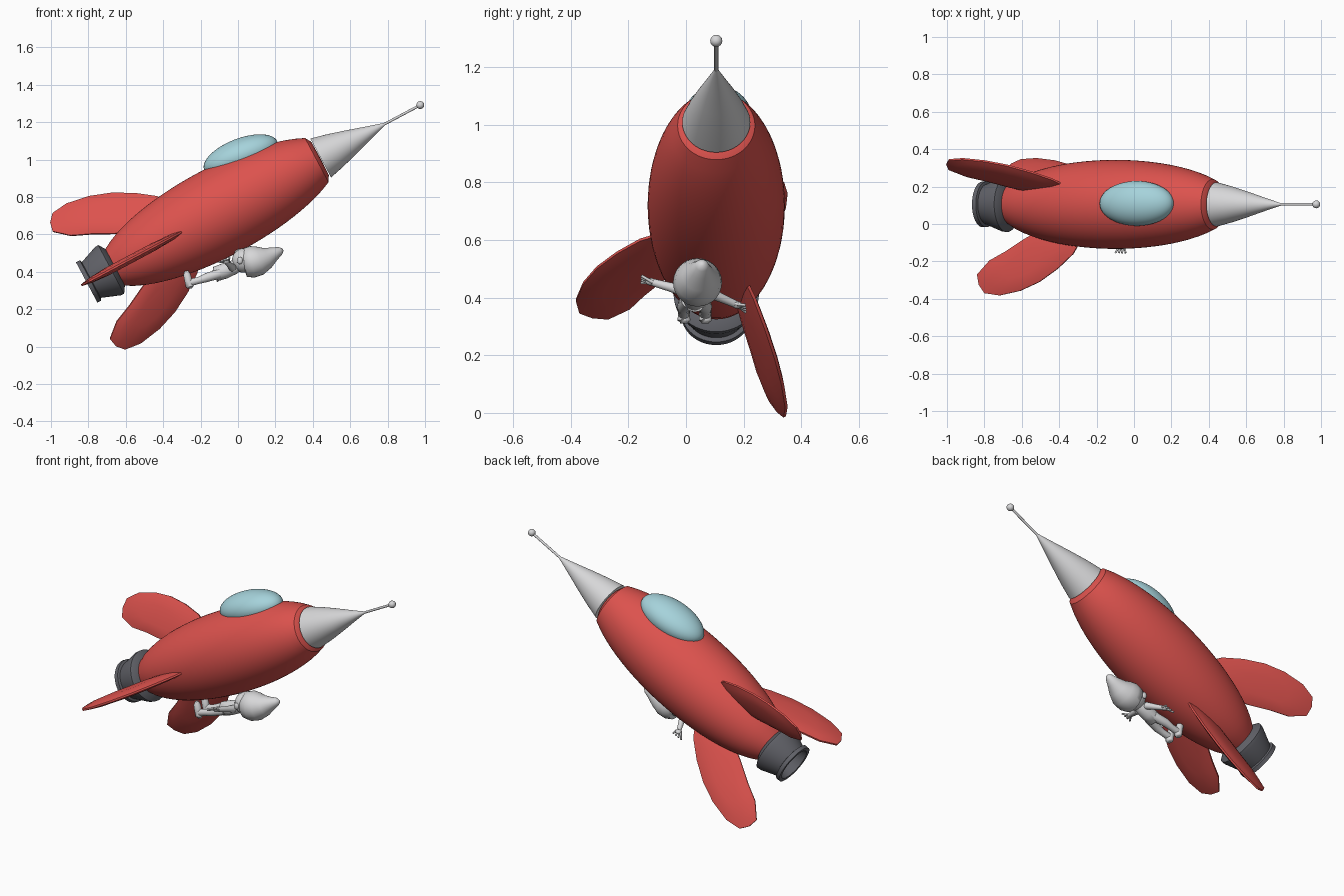
import bpy, bmesh, math
from mathutils import Matrix, Vector

cube = bpy.data.objects.get("Cube")
if cube:
    bpy.data.objects.remove(cube, do_unlink=True)


def material(name, r, g, b):
    m = bpy.data.materials.new(name)
    m.use_nodes = True
    m.diffuse_color = (r, g, b, 1)
    m.node_tree.nodes["Principled BSDF"].inputs["Base Color"].default_value = (r, g, b, 1)
    return m


RED = material("hull red", 0.72, 0.085, 0.075)
SILVER = material("light grey", 0.68, 0.68, 0.69)
DARK = material("nozzle grey", 0.12, 0.122, 0.14)
GLASS = material("window blue", 0.38, 0.65, 0.71)

# Rocket frame: local x runs along the hull axis, climbing towards the nose
ROCKET = Matrix.Translation((-0.1, 0.105, 0.72)) @ Matrix.Rotation(math.radians(-28), 4, "Y")


def finish(name, bm, mat, matrix=Matrix(), angle=35):
    bmesh.ops.recalc_face_normals(bm, faces=bm.faces)
    mesh = bpy.data.meshes.new(name)
    bm.to_mesh(mesh)
    bm.free()
    obj = bpy.data.objects.new(name, mesh)
    bpy.context.collection.objects.link(obj)
    mesh.materials.append(mat)
    obj.matrix_world = matrix
    bpy.ops.object.select_all(action="DESELECT")
    obj.select_set(True)
    bpy.context.view_layer.objects.active = obj
    if angle:
        bpy.ops.object.shade_smooth_by_angle(angle=math.radians(angle))
    return obj


def lathe(name, profile, mat, sides=64):
    """Revolve (distance, radius) pairs around the hull axis."""
    bm = bmesh.new()
    verts = [bm.verts.new((s, 0, r)) for s, r in profile]
    edges = [bm.edges.new(pair) for pair in zip(verts, verts[1:])]
    bmesh.ops.spin(bm, geom=verts + edges, axis=(1, 0, 0), cent=(0, 0, 0),
                   angle=math.tau, steps=sides)
    bmesh.ops.remove_doubles(bm, verts=bm.verts, dist=0.0005)
    return finish(name, bm, mat, ROCKET)


def ellipsoid(name, centre, radii, mat, matrix=Matrix(), tilt=0, sides=32):
    bm = bmesh.new()
    bmesh.ops.create_uvsphere(bm, u_segments=sides, v_segments=sides // 2, radius=1)
    place = (matrix @ Matrix.Translation(centre)
             @ Matrix.Rotation(math.radians(tilt), 4, "Y")
             @ Matrix.Diagonal((*radii, 1)))
    bm.transform(place)
    return finish(name, bm, mat, angle=60)


def limb(name, path, mat, sides=14):
    """Rounded tapering tube through (x, y, z, radius) points."""
    bm = bmesh.new()
    pts = [Vector(p[:3]) for p in path]
    rings = []
    for i, p in enumerate(pts):
        way = pts[min(i + 1, len(pts) - 1)] - pts[max(i - 1, 0)]
        turn = way.to_track_quat("Z", "Y")
        ring = []
        for k in range(sides):
            a = math.tau * k / sides
            ring.append(bm.verts.new(p + turn @ Vector((math.cos(a), math.sin(a), 0)) * path[i][3]))
        rings.append(ring)
    for lower, upper in zip(rings, rings[1:]):
        for k in range(sides):
            n = (k + 1) % sides
            bm.faces.new((lower[k], lower[n], upper[n], upper[k]))
    bm.faces.new(rings[0])
    bm.faces.new(rings[-1])
    return finish(name, bm, mat, angle=60)


# Hull: a stretched ellipsoid cut off at both ends
hull = [(-0.64, 0)]
for i in range(25):
    s = -0.64 + 1.23 * i / 24
    hull.append((s, 0.238 * math.sqrt(1 - (s / 0.714) ** 2)))
hull += [(0.61, 0.1), (0.612, 0)]
lathe("hull", hull, RED)

# Nose cone with its antenna
lathe("nose_cone", [(0.614, 0), (0.614, 0.118), (0.7, 0.097), (0.8, 0.068),
                    (0.9, 0.037), (1.0, 0.007), (1.003, 0)], SILVER)
lathe("antenna_rod", [(0.98, 0), (0.98, 0.007), (1.21, 0.007), (1.21, 0)], SILVER, 16)
ellipsoid("antenna_ball", (1.217, 0, 0), (0.021, 0.021, 0.021), SILVER, ROCKET)

# Hollow exhaust nozzle with a flange at the back
lathe("nozzle", [(-0.62, 0), (-0.63, 0.11), (-0.655, 0.148), (-0.675, 0.146),
                 (-0.775, 0.108), (-0.78, 0.122), (-0.803, 0.122), (-0.803, 0.1),
                 (-0.75, 0.09), (-0.75, 0)], DARK)

# Cockpit window
ellipsoid("cockpit_window", (0.015, 0.11, 1.02), (0.21, 0.12, 0.093), GLASS, tilt=-21, sides=48)

# Three blade fins, lens shaped in section
OUTLINE = [(-0.2, 0.18), (-0.255, 0.265), (-0.35, 0.345), (-0.46, 0.415), (-0.575, 0.462),
           (-0.7, 0.487), (-0.79, 0.475), (-0.825, 0.43), (-0.835, 0.375), (-0.76, 0.3),
           (-0.66, 0.25), (-0.55, 0.185), (-0.42, 0.12), (-0.25, 0.12)]
CENTRE = Vector((-0.56, 0.32))


def fin(name, degrees):
    bm = bmesh.new()
    rings = []
    for scale, height in ((0.45, -0.022), (0.8, -0.015), (1, -0.005),
                          (1, 0.005), (0.8, 0.015), (0.45, 0.022)):
        ring = []
        for p in OUTLINE:
            q = CENTRE + (Vector(p) - CENTRE) * scale
            ring.append(bm.verts.new((q.x, height, q.y)))
        rings.append(ring)
    count = len(OUTLINE)
    for a, b in zip(rings, rings[1:]):
        for k in range(count):
            n = (k + 1) % count
            bm.faces.new((a[k], a[n], b[n], b[k]))
    bm.faces.new(rings[0])
    bm.faces.new(rings[-1])
    finish(name, bm, RED, ROCKET @ Matrix.Rotation(math.radians(degrees), 4, "X"), angle=20)


for label, turn in (("right_fin", 90), ("upper_left_fin", -30), ("lower_left_fin", 210)):
    fin(label, turn)

# Small rider lying face up below the hull, head towards the nose
ellipsoid("rider_head", (0.03, 0.035, 0.46), (0.062, 0.066, 0.065), SILVER)
ellipsoid("rider_nose", (-0.005, 0.035, 0.515), (0.016, 0.014, 0.02), SILVER, sides=16)
limb("rider_cap", [(0.025, 0.04, 0.445, 0.05), (0.035, 0.04, 0.448, 0.076),
                   (0.075, 0.04, 0.453, 0.085), (0.115, 0.042, 0.46, 0.078),
                   (0.155, 0.046, 0.475, 0.058), (0.195, 0.052, 0.497, 0.036),
                   (0.225, 0.056, 0.512, 0.023), (0.24, 0.058, 0.518, 0.008)], SILVER, 28)
limb("rider_torso", [(-0.13, 0.03, 0.385, 0.02), (-0.12, 0.03, 0.388, 0.04),
                     (-0.07, 0.033, 0.405, 0.042), (-0.02, 0.035, 0.425, 0.038),
                     (0.02, 0.035, 0.44, 0.025)], SILVER, 20)

for side, sign, hand in (("right", -1, (-0.062, -0.115, 0.453)),
                         ("left", 1, (-0.07, 0.17, 0.378))):
    # Leg and upturned boot
    y = 0.03 + 0.037 * sign
    limb(side + "_leg", [(-0.1, 0.03 + 0.02 * sign, 0.39, 0.027), (-0.17, y, 0.368, 0.024),
                         (-0.21, y, 0.354, 0.019), (-0.265, y, 0.34, 0.02)], SILVER)
    limb(side + "_boot", [(-0.258, y, 0.31, 0.014), (-0.258, y, 0.32, 0.022),
                          (-0.265, y, 0.35, 0.021), (-0.273, y, 0.385, 0.02),
                          (-0.276, y, 0.405, 0.01)], SILVER)
    # Outstretched arm, palm and fingers
    palm = Vector(hand)
    shoulder = Vector((-0.03, 0.035 + 0.035 * sign, 0.422))
    out = (palm - shoulder).normalized()
    limb(side + "_arm", [(*shoulder, 0.021), (*shoulder.lerp(palm, 0.5), 0.016),
                         (*palm, 0.013)], SILVER)
    ellipsoid(side + "_palm", palm + out * 0.008, (0.018, 0.018, 0.013), SILVER, sides=16)
    for k in range(4):
        spread = (k - 1.5) * 0.009
        base = palm + Vector((spread, 0, 0))
        tip = base + out * 0.043 + Vector((spread, 0, spread * 0.9))
        limb(f"{side}_finger_{k + 1}", [(*base, 0.006), (*tip, 0.005)], SILVER, 8)
    ellipsoid(side + "_ear", (0.01, 0.035 + 0.065 * sign, 0.46), (0.016, 0.01, 0.02), SILVER, sides=16)
